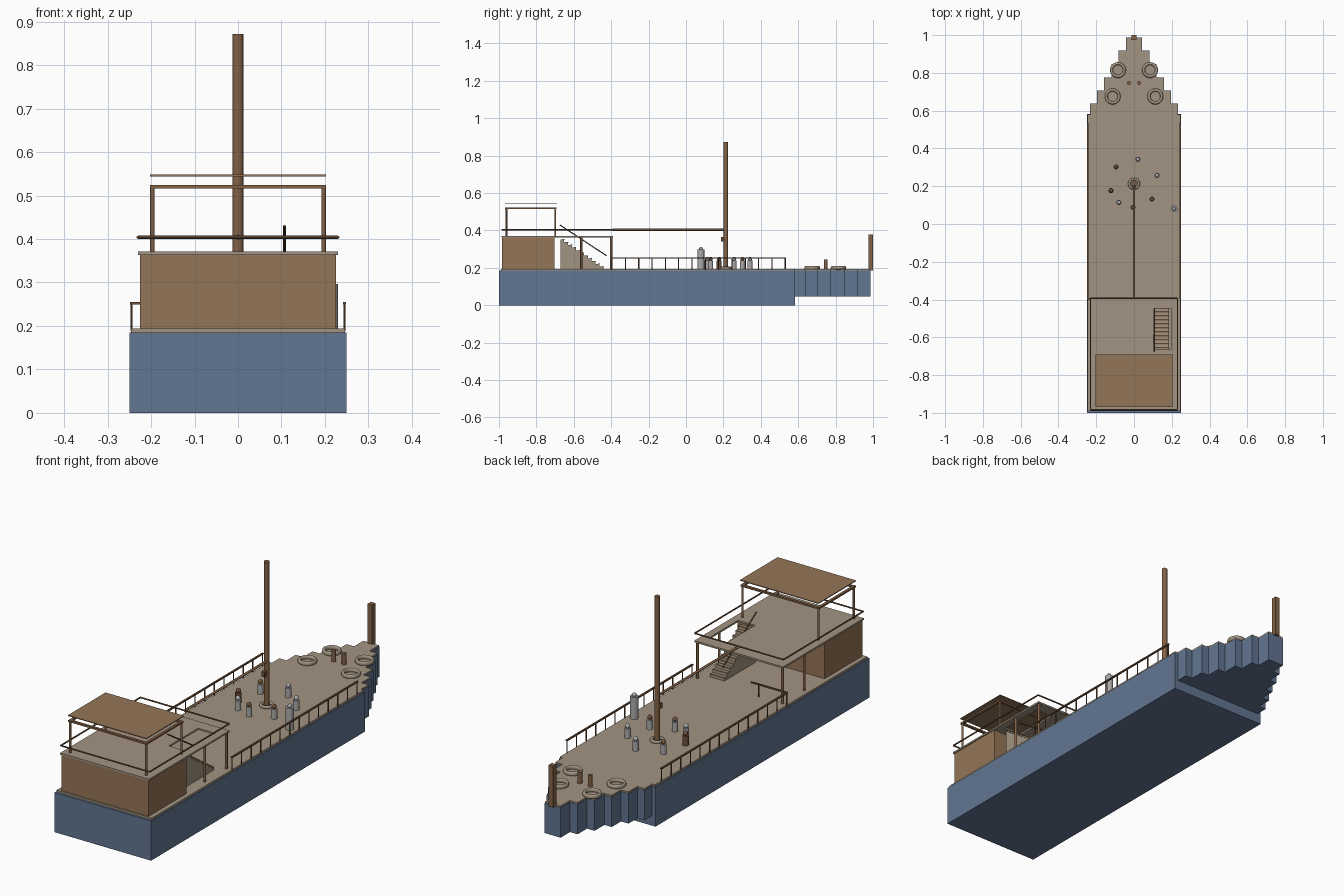
import bpy, bmesh, math
from mathutils import Vector

if "Cube" in bpy.data.objects:
    bpy.data.objects.remove(bpy.data.objects["Cube"])


def mat(name, rgb):
    m = bpy.data.materials.new(name)
    lin = [((c / 255 + 0.055) / 1.055) ** 2.4 for c in rgb]
    m.diffuse_color = (*lin, 1)
    m.use_nodes = True
    m.node_tree.nodes["Principled BSDF"].inputs["Base Color"].default_value = m.diffuse_color
    return m


BLUE = mat("hull blue", (98, 118, 146))
TAN = mat("deck tan", (162, 148, 130))
WOOD = mat("cabin wood", (148, 117, 87))
BROWN = mat("mast brown", (132, 98, 70))
DARK = mat("rail brown", (112, 82, 58))
GREY = mat("figure grey", (172, 172, 172))


def finish(name, bm, material, smooth=False):
    bmesh.ops.recalc_face_normals(bm, faces=bm.faces)
    me = bpy.data.meshes.new(name)
    bm.to_mesh(me)
    bm.free()
    me.materials.append(material)
    ob = bpy.data.objects.new(name, me)
    bpy.context.collection.objects.link(ob)
    if smooth:
        bpy.context.view_layer.objects.active = ob
        ob.select_set(True)
        bpy.ops.object.shade_smooth_by_angle(angle=math.radians(40))
        ob.select_set(False)
    return ob


def box(name, x0, x1, y0, y1, z0, z1, material):
    bm = bmesh.new()
    bmesh.ops.create_cube(bm, size=1)
    for v in bm.verts:
        v.co = ((x0 + x1) / 2 + v.co.x * (x1 - x0),
                (y0 + y1) / 2 + v.co.y * (y1 - y0),
                (z0 + z1) / 2 + v.co.z * (z1 - z0))
    return finish(name, bm, material)


def rod(name, a, b, r, material, sides=12):
    a, b = Vector(a), Vector(b)
    bm = bmesh.new()
    bmesh.ops.create_cone(bm, cap_ends=True, segments=sides, radius1=r, radius2=r, depth=(b - a).length)
    rot = Vector((0, 0, 1)).rotation_difference(b - a).to_matrix()
    for v in bm.verts:
        v.co = rot @ v.co + (a + b) / 2
    return finish(name, bm, material, True)


def ball(name, c, r, material):
    bm = bmesh.new()
    bmesh.ops.create_uvsphere(bm, u_segments=12, v_segments=8, radius=r)
    bmesh.ops.translate(bm, verts=bm.verts, vec=c)
    return finish(name, bm, material, True)


def ring(name, x, y, z, major, minor, height, material):
    bpy.ops.mesh.primitive_torus_add(location=(x, y, z), major_radius=major, minor_radius=minor,
                                     major_segments=28, minor_segments=8)
    ob = bpy.context.object
    ob.name = name
    ob.scale.z = height / (2 * minor)
    ob.data.materials.append(material)
    bpy.ops.object.shade_smooth_by_angle(angle=math.radians(50))
    ob.select_set(False)


def prism(name, pts, z0, z1, material):
    bm = bmesh.new()
    f = bm.faces.new([bm.verts.new((x, y, z0)) for x, y in pts])
    top = bmesh.ops.extrude_face_region(bm, geom=[f])
    bmesh.ops.translate(bm, verts=[e for e in top["geom"] if isinstance(e, bmesh.types.BMVert)],
                        vec=(0, 0, z1 - z0))
    return finish(name, bm, material)


# Hull with a stepped, raised bow
steps = [(0.233, 0.638), (0.196, 0.706), (0.158, 0.775), (0.12, 0.848), (0.081, 0.918), (0.042, 0.987)]


def stepped(y_start, half, inset):
    right, y = [(half, y_start)] if half else [], y_start
    if half:
        right.append((half, 0.58))
        y = 0.58
    for w, y1 in steps:
        right += [(w - inset, y), (w - inset, y1 - inset)]
        y = y1 - inset
    return right + [(-x, yy) for x, yy in reversed(right)]


box("hull", -0.25, 0.25, -1, 0.583, 0, 0.185, BLUE)
prism("bow", stepped(0.583, None, 0), 0.047, 0.187, BLUE)
prism("deck", stepped(-0.99, 0.246, 0.002), 0.185, 0.194, TAN)
box("stem_post", -0.012, 0.012, 0.975, 1.0, 0.185, 0.378, BROWN)

# Cabin and upper deck, with an opening over the stairs
box("cabin", -0.225, 0.225, -0.983, -0.704, 0.192, 0.364, WOOD)
Z0, Z1 = 0.363, 0.371
box("upper_deck_rear", -0.23, 0.23, -0.987, -0.664, Z0, Z1, TAN)
box("upper_deck_left", -0.23, 0.107, -0.664, -0.447, Z0, Z1, TAN)
box("upper_deck_right", 0.195, 0.23, -0.664, -0.447, Z0, Z1, TAN)
box("upper_deck_front", -0.23, 0.23, -0.447, -0.39, Z0, Z1, TAN)
for s in (-1, 1):
    for y in (-0.56, -0.4):
        rod("deck_post", (s * 0.22, y, 0.19), (s * 0.22, y, Z0), 0.006, BROWN)

# Stairs and their handrail
N = 11
for i in range(N):
    y0 = -0.672 + i * 0.021
    z = 0.352 - i * 0.0145
    box("stair_step", 0.11, 0.185, y0, y0 + 0.021, 0.19, z, TAN)
    box("stair_nosing", 0.11, 0.185, y0 + 0.012, y0 + 0.022, z - 0.002, z + 0.002, WOOD)
rod("stair_handrail", (0.107, -0.675, 0.43), (0.107, -0.425, 0.265), 0.003, DARK, 8)

# Upper rail around the platform
corners = [(-0.23, -0.983), (0.23, -0.983), (0.23, -0.393), (-0.23, -0.393)]
for i in range(4):
    a, b = corners[i], corners[(i + 1) % 4]
    rod("upper_rail", (*a, 0.404), (*b, 0.404), 0.0035, DARK, 8)

# Canopy posts, frame and roof sheet
for s in (-1, 1):
    for y in (-0.96, -0.699):
        rod("canopy_post", (s * 0.197, y, Z1), (s * 0.197, y, 0.518), 0.005, BROWN)
    box("canopy_side_beam", s * 0.197 - 0.006, s * 0.197 + 0.006, -0.967, -0.693, 0.516, 0.524, BROWN)
for y in (-0.96, -0.699):
    box("canopy_cross_beam", -0.203, 0.203, y - 0.006, y + 0.006, 0.516, 0.524, BROWN)
box("canopy_roof", -0.203, 0.203, -0.968, -0.69, 0.544, 0.548, WOOD)

# Side railings
for s in (-1, 1):
    x = s * 0.245
    for i in range(14):
        y = -0.395 + i * 0.0712
        rod("rail_post", (x, y, 0.188), (x, y, 0.252), 0.0028, DARK, 8)
    box("side_rail", x - 0.004, x + 0.004, -0.398, 0.535, 0.249, 0.255, DARK)
box("cross_rail", -0.245, -0.06, -0.4, -0.392, 0.249, 0.255, DARK)
rod("cross_rail_post", (-0.1, -0.396, 0.19), (-0.1, -0.396, 0.252), 0.0028, DARK, 8)

# Mast, boom and fittings
rod("mast", (0, 0.213, 0.188), (0, 0.213, 0.872), 0.0125, BROWN, 16)
ring("mast_collar", 0, 0.213, 0.199, 0.025, 0.007, 0.016, TAN)
rod("boom", (0, 0.213, 0.404), (0, -0.393, 0.404), 0.006, BROWN, 10)
box("mast_cleat", -0.008, 0.008, 0.186, 0.204, 0.34, 0.364, DARK)

# Rope rings and bollards on the bow
for s in (-1, 1):
    for x, y in ((0.085, 0.815), (0.113, 0.675)):
        ring("rope_ring", s * x, y, 0.2, 0.034, 0.008, 0.022, TAN)
    rod("bollard", (s * 0.027, 0.747, 0.19), (s * 0.027, 0.747, 0.246), 0.0105, BROWN)

# Standing figures on deck: position, body and head colour
people = [(-0.095, 0.302, GREY, DARK), (0.021, 0.342, GREY, GREY), (0.122, 0.257, GREY, GREY),
          (-0.122, 0.177, DARK, DARK), (-0.08, 0.114, GREY, GREY), (-0.005, 0.088, GREY, DARK),
          (0.095, 0.132, GREY, DARK)]
for x, y, body, head in people:
    rod("figure_body", (x, y, 0.19), (x, y, 0.239), 0.0135, body)
    ball("figure_head", (x, y, 0.248), 0.011, head)
rod("tall_figure_body", (0.212, 0.08, 0.19), (0.212, 0.08, 0.297), 0.018, GREY)
ball("tall_figure_head", (0.212, 0.08, 0.302), 0.01, GREY)
